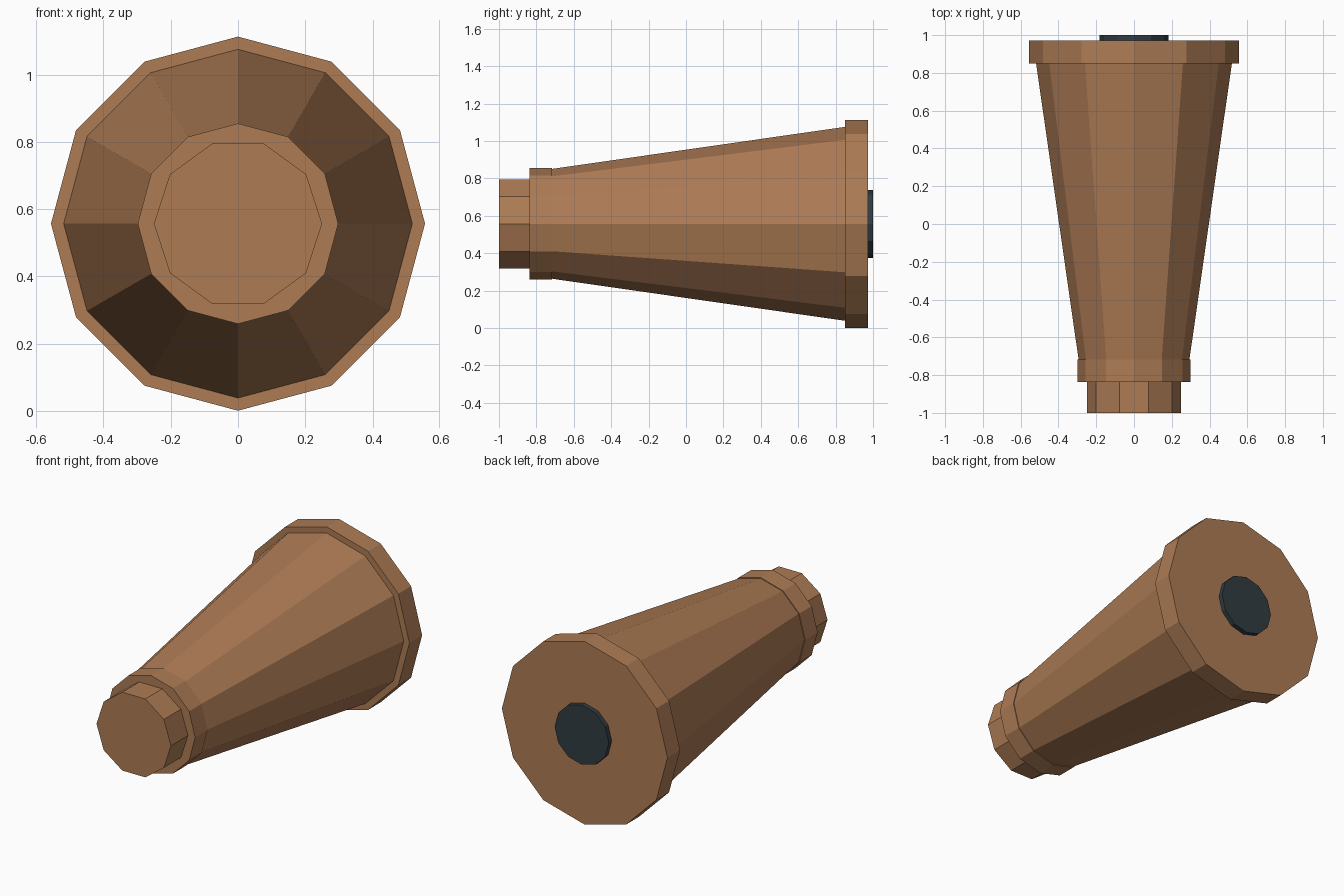
import bpy, bmesh, math

if "Cube" in bpy.data.objects:
    bpy.data.objects.remove(bpy.data.objects["Cube"])

CZ = 0.557  # height of the long axis


def material(name, color):
    m = bpy.data.materials.new(name)
    m.diffuse_color = color
    m.use_nodes = True
    m.node_tree.nodes["Principled BSDF"].inputs["Base Color"].default_value = m.diffuse_color
    return m


wood = material("brown", (0.42, 0.20, 0.09, 1))
dark = material("dark", (0.03, 0.045, 0.055, 1))


def frustum(name, sides, y0, r0, y1, r1, mat):
    """Flat-faced frustum along y, first vertex on +x."""
    bm = bmesh.new()
    rings = []
    for y, r in ((y0, r0), (y1, r1)):
        rings.append([bm.verts.new((r * math.cos(2 * math.pi * k / sides), y,
                                    CZ + r * math.sin(2 * math.pi * k / sides)))
                      for k in range(sides)])
    a, b = rings
    for k in range(sides):
        n = (k + 1) % sides
        bm.faces.new((a[k], a[n], b[n], b[k]))
    bm.faces.new(a)
    bm.faces.new(b)
    bmesh.ops.recalc_face_normals(bm, faces=bm.faces)
    me = bpy.data.meshes.new(name)
    bm.to_mesh(me)
    bm.free()
    me.materials.append(mat)
    ob = bpy.data.objects.new(name, me)
    bpy.context.collection.objects.link(ob)
    return ob


# ten-sided tip at the front
frustum("tip", 10, -1.0, 0.25, -0.835, 0.25, wood)
# narrow collar
frustum("front_collar", 12, -0.837, 0.298, -0.717, 0.298, wood)
# tapered main body
frustum("tapered_body", 12, -0.72, 0.293, 0.855, 0.519, wood)
# wide flange at the back
frustum("rear_flange", 12, 0.85, 0.556, 0.972, 0.556, wood)
# small dark disc on the back face
frustum("rear_disc", 12, 0.965, 0.182, 1.0, 0.182, dark)
